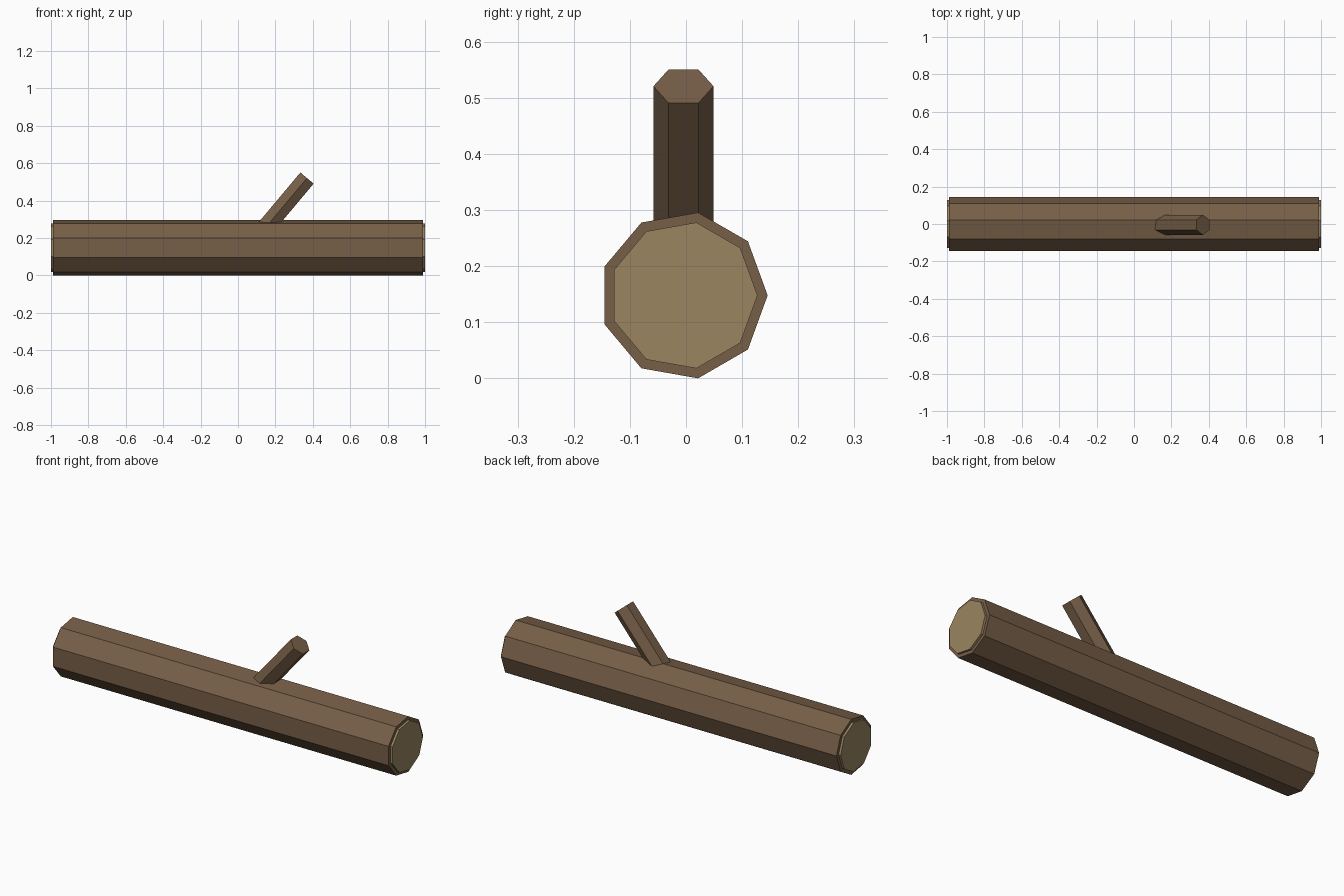
import bpy, bmesh, math
from mathutils import Vector, Matrix

if "Cube" in bpy.data.objects:
    bpy.data.objects.remove(bpy.data.objects["Cube"])

def material(name, color):
    m = bpy.data.materials.new(name)
    m.diffuse_color = (*color, 1)
    m.use_nodes = True
    m.node_tree.nodes["Principled BSDF"].inputs["Base Color"].default_value = m.diffuse_color
    return m

bark = material("bark", (0.181, 0.112, 0.063))
cut_wood = material("cut_wood", (0.328, 0.235, 0.117))

def prism(name, sides, radius, start, end, mat):
    """Flat-shaded prism between two points in the xz plane, first corner on +y."""
    start, end = Vector(start), Vector(end)
    axis = (end - start).normalized()
    u = Vector((0, 1, 0))
    v = axis.cross(u)
    bm = bmesh.new()
    rings = []
    for centre in (start, end):
        angles = [math.tau * i / sides for i in range(sides)]
        rings.append([bm.verts.new(centre + radius * (u * math.cos(a) + v * math.sin(a)))
                      for a in angles])
    low, high = rings
    for i in range(sides):
        j = (i + 1) % sides
        bm.faces.new((low[i], low[j], high[j], high[i]))
    bm.faces.new(low[::-1])
    bm.faces.new(high)
    bmesh.ops.recalc_face_normals(bm, faces=bm.faces)
    mesh = bpy.data.meshes.new(name)
    bm.to_mesh(mesh)
    bm.free()
    mesh.materials.append(mat)
    obj = bpy.data.objects.new(name, mesh)
    bpy.context.collection.objects.link(obj)
    return obj

CY, CZ = -0.0045, 0.1477   # log axis
HALF = 0.988

# Nine-sided trunk
prism("log", 9, 0.15, (-HALF, CY, CZ), (HALF, CY, CZ), bark)

# Pale sawn ends, standing slightly proud
for side, name in ((-1, "left_cut_end"), (1, "right_cut_end")):
    xs = sorted((side * 0.976, side * 1.0))
    prism(name, 9, 0.132, (xs[0], CY, CZ), (xs[1], CY, CZ), cut_wood)

# Six-sided branch stub leaning toward +x
tilt = math.radians(40)
tip = Vector((0.369, CY, 0.5205))
root = tip - 0.4 * Vector((math.sin(tilt), 0, math.cos(tilt)))
prism("branch_stub", 6, 0.0535, root, tip, bark)
